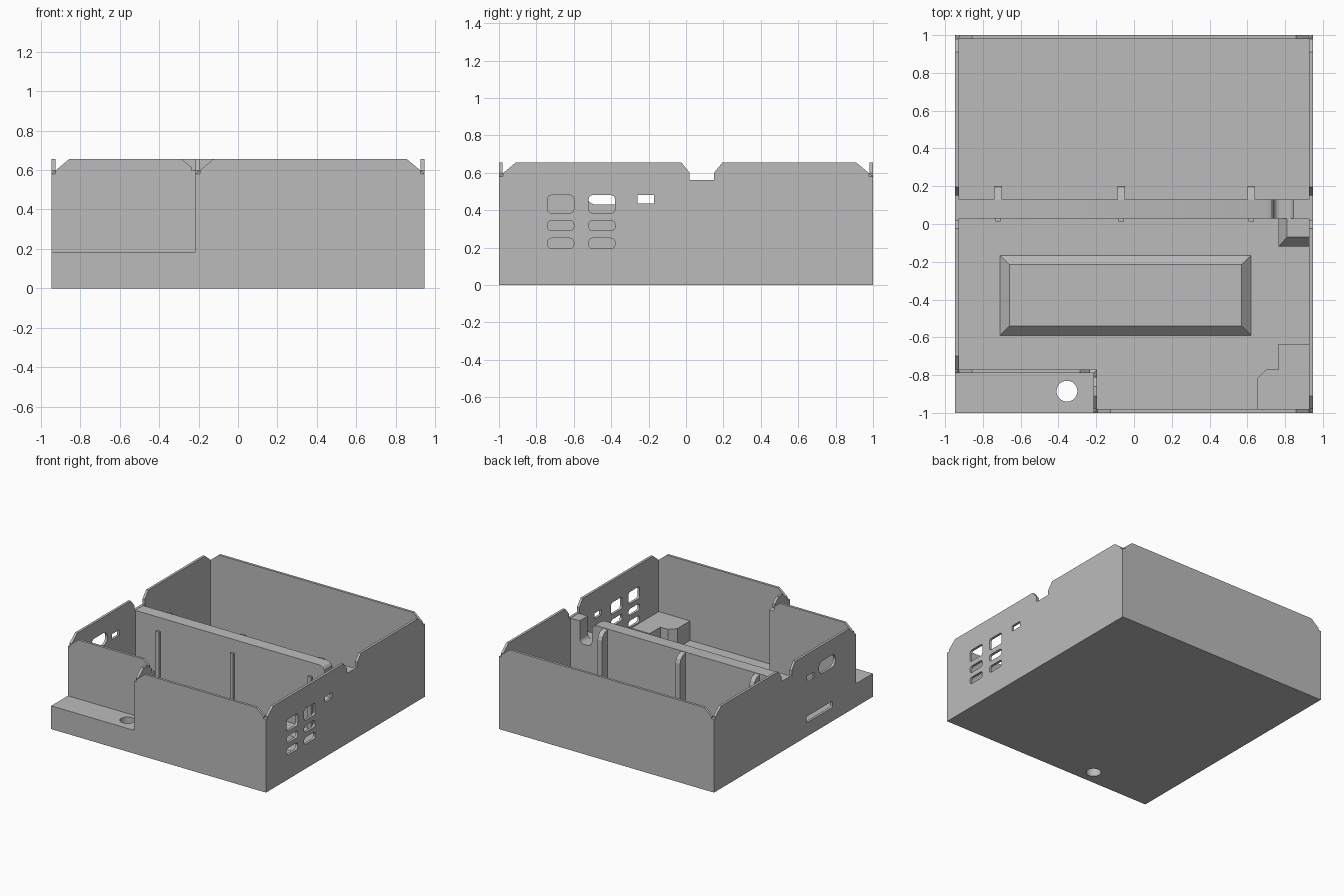
import bpy, bmesh, math

cube = bpy.data.objects.get("Cube")
if cube:
    bpy.data.objects.remove(cube, do_unlink=True)

grey = bpy.data.materials.new("plain grey")
grey.use_nodes = True
grey.diffuse_color = (0.5, 0.5, 0.5, 1)
grey.node_tree.nodes["Principled BSDF"].inputs["Base Color"].default_value = (0.5, 0.5, 0.5, 1)

X, Y, H = 0.947, 1.0, 0.655       # half width, half depth, height
T = 0.02                          # wall thickness
FLOOR = 0.03
LEDGE = 0.185
NX, NY = -0.215, -0.79            # outer faces of the corner recess


def prism(name, profile, axis, lo, hi):
    """Extrude a 2D profile along one axis."""
    place = {"x": lambda a, b, t: (t, a, b),
             "y": lambda a, b, t: (a, t, b),
             "z": lambda a, b, t: (a, b, t)}[axis]
    bm = bmesh.new()
    rings = [[bm.verts.new(place(a, b, t)) for a, b in profile] for t in (lo, hi)]
    n = len(profile)
    bm.faces.new(rings[0])
    bm.faces.new(rings[1])
    for i in range(n):
        j = (i + 1) % n
        bm.faces.new((rings[0][i], rings[0][j], rings[1][j], rings[1][i]))
    bmesh.ops.recalc_face_normals(bm, faces=bm.faces)
    mesh = bpy.data.meshes.new(name)
    bm.to_mesh(mesh)
    bm.free()
    mesh.materials.append(grey)
    obj = bpy.data.objects.new(name, mesh)
    bpy.context.collection.objects.link(obj)
    return obj


def rect(a0, a1, b0, b1):
    return [(a0, b0), (a1, b0), (a1, b1), (a0, b1)]


def rounded(a0, a1, b0, b1, r, steps=6):
    """Rectangle with round corners."""
    pts = []
    corners = [(a1 - r, b1 - r), (a0 + r, b1 - r), (a0 + r, b0 + r), (a1 - r, b0 + r)]
    for k, (ca, cb) in enumerate(corners):
        for i in range(steps + 1):
            t = math.pi / 2 * (k + i / steps)
            pts.append((ca + r * math.cos(t), cb + r * math.sin(t)))
    return pts


def cut(obj, profile, axis, lo, hi):
    """Subtract a prism from an object."""
    cutter = prism("cutter", profile, axis, lo, hi)
    cutter.hide_render = True
    mod = obj.modifiers.new("cut", "BOOLEAN")
    mod.operation, mod.solver, mod.object = "DIFFERENCE", "EXACT", cutter
    bpy.context.view_layer.objects.active = obj
    bpy.ops.object.modifier_apply(modifier=mod.name)
    bpy.data.objects.remove(cutter, do_unlink=True)


def frustum(name, x0, x1, y0, y1, z0, z1, insets):
    """Block whose top is pulled in by (left, right, front, back) insets."""
    obj = prism(name, rect(x0, x1, y0, y1), "z", z0, z1)
    l, r, f, b = insets
    for v in obj.data.vertices:
        if v.co.z > (z0 + z1) / 2:
            v.co.x += l if v.co.x < (x0 + x1) / 2 else -r
            v.co.y += f if v.co.y < (y0 + y1) / 2 else -b
    return obj


# Case with corner recess and hollow inside
case = prism("case", rect(-X, X, -Y, Y), "z", 0, H)
cut(case, rect(-2, NX, -2, NY), "z", LEDGE, 2)
inside = [(NX + T, T - Y), (X - T, T - Y), (X - T, Y - T), (T - X, Y - T),
          (T - X, NY + T), (NX + T, NY + T)]
cut(case, inside, "z", FLOOR, 2)

# Bevelled ends of every wall: axis across the wall, its faces, start, end
walls = [("y", -Y - T, T - Y, NX, X), ("y", Y - T, Y + T, -X, X),
         ("y", NY - T, NY + T, -X, NX + T), ("x", X - T, X + T, -Y, Y),
         ("x", -X - T, T - X, NY, Y), ("x", NX - T, NX + T, -Y, NY + T)]
DROP, RUN, UP = 0.075, 0.09, 0.02
for axis, lo, hi, start, end in walls:
    for p, s in ((start, 1), (end, -1)):
        slope = RUN / DROP
        tri = [(p - s * 0.01, H - DROP - 0.01 / slope), (p - s * 0.01, H + UP),
               (p + s * (RUN + UP * slope), H + UP)]
        cut(case, tri, axis, lo - 0.001, hi + 0.001)

# Dips in both side walls above the divider
dip = [(0.02, 0.56), (0.15, 0.56), (0.15, 0.6), (0.195, H), (0.195, H + 0.1),
       (-0.025, H + 0.1), (-0.025, H), (0.02, 0.6)]
cut(case, dip, "x", -2, 2)

# Connector openings in the left wall
for y0 in (-0.74, -0.52):
    for z0, z1, r in ((0.385, 0.48, 0.02), (0.29, 0.345, 0.022), (0.195, 0.25, 0.022)):
        cut(case, rounded(y0, y0 + 0.14, z0, z1, r), "x", X - 0.03, X + 0.1)
cut(case, rect(-0.26, -0.17, 0.435, 0.48), "x", -2, 2)

# Openings in the right wall
cut(case, rounded(-0.53, -0.32, 0.43, 0.53, 0.049), "x", -X - 0.1, -X + 0.03)
cut(case, rounded(-0.49, -0.165, 0.11, 0.16, 0.01), "x", -X - 0.1, -X + 0.03)

# Screw hole through the ledge
ring = [(-0.355 + 0.055 * math.cos(i * math.pi / 24),
         -0.885 + 0.055 * math.sin(i * math.pi / 24)) for i in range(48)]
cut(case, ring, "z", -1, 1)

# Divider wall with a round-bottomed cable dip
divider = prism("divider", rect(0.005 - X, X - 0.005, 0.03, 0.13), "z", FLOOR - 0.01, 0.558)
cut(divider, rounded(0.74, 0.845, 0.38, 0.8, 0.035), "y", -1, 1)
corner = [(0.7, 0.57), (0.7, 0.558), (0.725, 0.548), (0.745, 0.52), (0.76, 0.52), (0.76, 0.57)]
cut(divider, corner, "y", -1, 1)

# Ribs behind and rods in front of the divider
for i, x in enumerate((-0.72, -0.067, 0.62)):
    fin = [(0.125, FLOOR - 0.01), (0.2, FLOOR - 0.01), (0.2, 0.49), (0.19, 0.52),
           (0.165, 0.545), (0.125, 0.555)]
    prism(f"divider_rib_{i}", fin, "x", x - 0.02, x + 0.02)
    prism(f"divider_rod_{i}", rect(x - 0.014, x + 0.014, 0.012, 0.035), "z", FLOOR - 0.01, 0.45)

# Raised floor pad
frustum("floor_pad", -0.71, 0.62, -0.59, -0.165, FLOOR - 0.001, FLOOR + 0.05, (0.05,) * 4)

# Cable block in front of the divider, with a bevelled top
prism("cable_block", rect(0.765, X - 0.01, -0.12, 0.04), "z", FLOOR - 0.01, 0.32)
frustum("cable_block_top", 0.765, X - 0.01, -0.12, 0.04, 0.32, 0.378, (0.045, 0, 0.05, 0))

# Connector support block in the front left corner
support = [(0.65, 0.01 - Y), (X - 0.01, 0.01 - Y), (X - 0.01, -0.635), (0.765, -0.635),
           (0.765, -0.77), (0.7, -0.77), (0.65, -0.82)]
prism("connector_support", support, "z", FLOOR - 0.01, LEDGE)

# Smooth only the round surfaces
for obj in (case, divider):
    bpy.ops.object.select_all(action="DESELECT")
    obj.select_set(True)
    bpy.context.view_layer.objects.active = obj
    bpy.ops.object.shade_smooth_by_angle(angle=math.radians(25))
